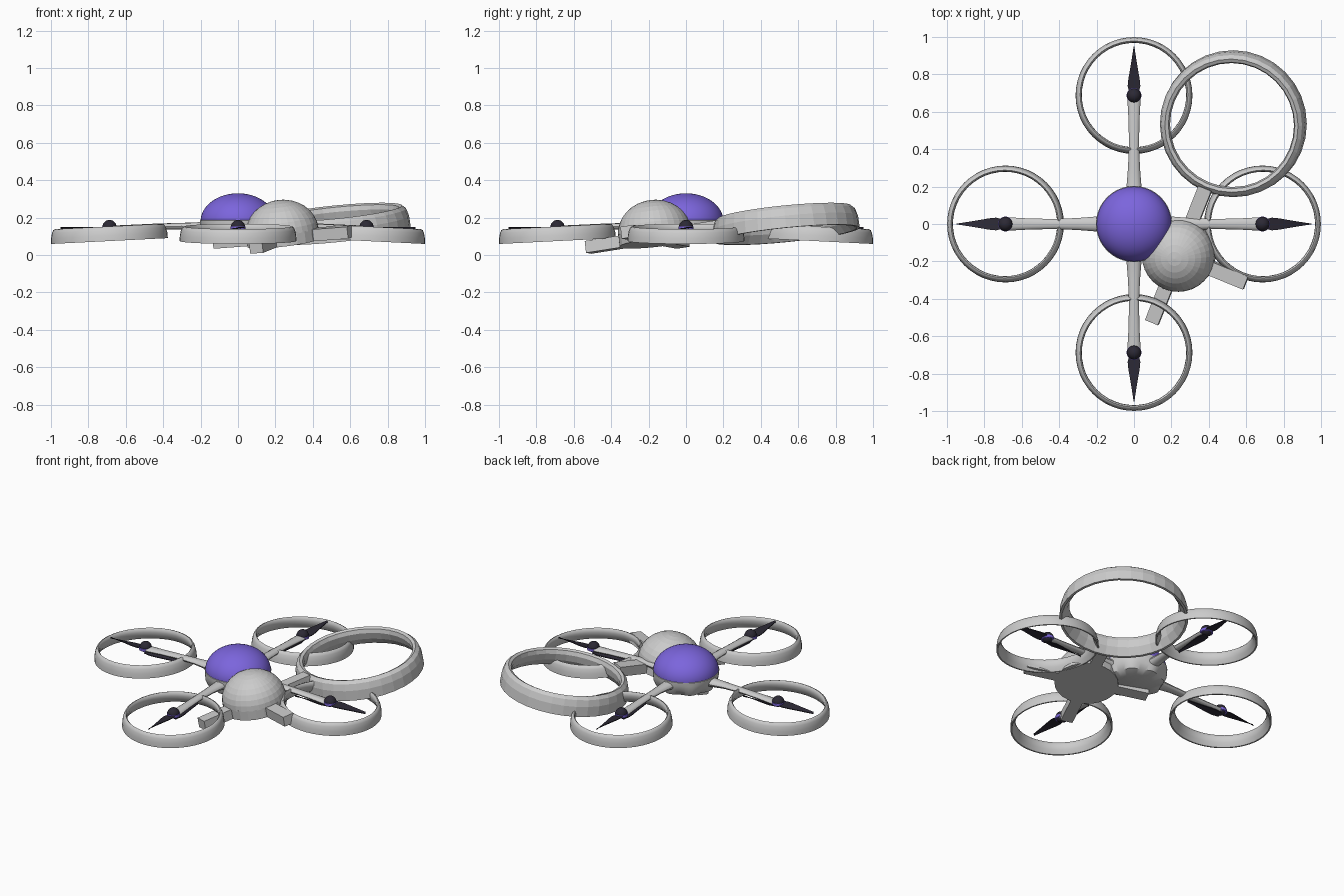
import bpy, bmesh, math
from mathutils import Matrix, Vector

if "Cube" in bpy.data.objects:
    bpy.data.objects.remove(bpy.data.objects["Cube"])


def material(name, rgb):
    m = bpy.data.materials.new(name)
    m.diffuse_color = (*rgb, 1)
    m.use_nodes = True
    m.node_tree.nodes["Principled BSDF"].inputs["Base Color"].default_value = m.diffuse_color
    return m


PURPLE = material("purple", (0.20, 0.13, 0.72))
DARK = material("dark", (0.025, 0.022, 0.035))


def finish(name, bm, matrix=Matrix(), mat=None, smooth=True):
    bmesh.ops.recalc_face_normals(bm, faces=bm.faces[:])
    me = bpy.data.meshes.new(name)
    bm.to_mesh(me)
    bm.free()
    ob = bpy.data.objects.new(name, me)
    bpy.context.collection.objects.link(ob)
    ob.matrix_world = matrix
    if mat:
        me.materials.append(mat)
    if smooth:
        bpy.ops.object.select_all(action='DESELECT')
        ob.select_set(True)
        bpy.context.view_layer.objects.active = ob
        bpy.ops.object.shade_smooth_by_angle(angle=math.radians(40))
    return ob


def loft(name, loops, closed=False, **kw):
    """Skin a list of equal-length point loops; closed joins last to first."""
    bm = bmesh.new()
    rows = [[bm.verts.new(p) for p in loop] for loop in loops]
    n = len(rows[0])
    for i in range(len(rows) if closed else len(rows) - 1):
        a, b = rows[i], rows[(i + 1) % len(rows)]
        for j in range(n):
            k = (j + 1) % n
            bm.faces.new((a[j], a[k], b[k], b[j]))
    if not closed:
        bm.faces.new(rows[0])
        bm.faces.new(rows[-1])
    return finish(name, bm, **kw)


def lathe(name, profile, segs, closed=False, lobe=0, **kw):
    loops = []
    for i, (r, z) in enumerate(profile):
        amp = lobe * max(0, 1 - i / 3)
        loops.append([(r * (1 + amp * math.cos(8 * t)) * math.cos(t),
                       r * (1 + amp * math.cos(8 * t)) * math.sin(t), z)
                      for t in (2 * math.pi * j / segs for j in range(segs))])
    return loft(name, loops, closed, **kw)


def dome_profile(r, h, z0, steps, start=0.0):
    out = []
    for i in range(steps):
        a = start + (math.pi / 2 - start) * i / steps
        out.append((r * math.cos(a), z0 + h * math.sin(a)))
    return out + [(r * 0.01, z0 + h)]


# Central body: lobed grey bowl under a purple dome
lathe("lower_body", [(0.13, 0.075), (0.175, 0.09), (0.195, 0.125),
                     (0.202, 0.16), (0.203, 0.185), (0.19, 0.19)], 64, lobe=0.07)
lathe("purple_dome", dome_profile(0.2, 0.15, 0.18, 16), 64, mat=PURPLE)

# Duct section with a thick rounded lip and thin trailing edge
DUCT = [(0.3125, 0.0), (0.311, 0.03), (0.305, 0.058), (0.297, 0.074),
        (0.288, 0.078), (0.281, 0.07), (0.279, 0.05), (0.287, 0.025), (0.304, 0.0)]

# Arm stations: distance, half width, centre z, half height
ARM = [(0.14, 0.055, 0.145, 0.04), (0.20, 0.04, 0.15, 0.026), (0.30, 0.032, 0.154, 0.018),
       (0.42, 0.027, 0.153, 0.016), (0.55, 0.029, 0.148, 0.015), (0.68, 0.036, 0.142, 0.015)]
# Blade stations: distance from the motor, half width
BLADE = [(0.0, 0.022), (0.05, 0.034), (0.09, 0.030), (0.17, 0.016), (0.262, 0.002)]

for i, side in enumerate(("right", "back", "left", "front")):
    turn = Matrix.Rotation(i * math.pi / 2, 4, 'Z')
    # Tilted rotor duct
    lathe(side + "_duct", DUCT, 48, closed=True,
          matrix=turn @ Matrix.Translation((0.687, 0, 0.075)) @ Matrix.Rotation(0.05, 4, 'Y'))
    # Tapered arm with an oval section
    loft(side + "_arm", [[(x, w * math.cos(t), z + h * math.sin(t))
                          for t in (2 * math.pi * k / 12 for k in range(12))]
                         for x, w, z, h in ARM], matrix=turn)
    # Motor pod with a purple band
    at = turn @ Matrix.Translation((0.687, 0, 0.15))
    lathe(side + "_motor", [(r, -z) for r, z in reversed(dome_profile(0.038, 0.03, 0, 5)[1:])]
          + dome_profile(0.038, 0.038, 0, 6), 20, matrix=at, mat=DARK)
    lathe(side + "_motor_band", [(0.036, -0.016), (0.040, -0.014),
                                 (0.040, 0.002), (0.036, 0.004)], 20, matrix=at, mat=PURPLE)
    # Two propeller blades, the inner one running below the arm
    for part, spin, drop, wide in (("outer", 0, -0.006, 1), ("inner", math.pi, -0.03, 0.75)):
        loft(f"{side}_{part}_blade",
             [[(x, w * wide, 0.007), (x, -w * wide, -0.002),
               (x, -w * wide, -0.007), (x, w * wide, 0.002)] for x, w in BLADE],
             matrix=at @ Matrix.Translation((0, 0, drop)) @ Matrix.Rotation(spin, 4, 'Z'),
             mat=DARK)

# Second, coarser tilted unit: all parts share one leaning frame
up = Vector((-0.12, -0.11, 1)).normalized()
lean = Vector((0, 0, 1)).rotation_difference(up).to_matrix().to_4x4()
frame = (Matrix.Translation((0.243, -0.162, 0.066)) @ lean
         @ Matrix.Rotation(math.radians(-22), 4, 'Z'))
lathe("grey_base", [(0.195, 0), (0.195, 0.065)], 24, matrix=frame, smooth=False)
lathe("grey_dome", dome_profile(0.195, 0.17, 0.06, 8), 32, matrix=frame, smooth=False)

# Four block arms in a cross
for i, side in enumerate(("right", "back", "left", "front")):
    bm = bmesh.new()
    bmesh.ops.create_cube(bm, size=1, matrix=Matrix.Translation((0.27, 0, 0.032))
                          @ Matrix.Diagonal((0.24, 0.075, 0.064, 1)))
    finish("block_arm_" + side, bm, smooth=False,
           matrix=frame @ Matrix.Rotation(i * math.pi / 2, 4, 'Z'))

# Large loose ring at the end of the back block arm
up = Vector((-0.1, -0.1, 1)).normalized()
lean = Vector((0, 0, 1)).rotation_difference(up).to_matrix().to_4x4()
lathe("large_ring", [(0.393, 0), (0.390, 0.065), (0.378, 0.105), (0.358, 0.123),
                     (0.340, 0.115), (0.333, 0.09), (0.345, 0.045), (0.378, 0)],
      32, closed=True, smooth=False,
      matrix=Matrix.Translation((0.533, 0.538, 0.108)) @ lean)
